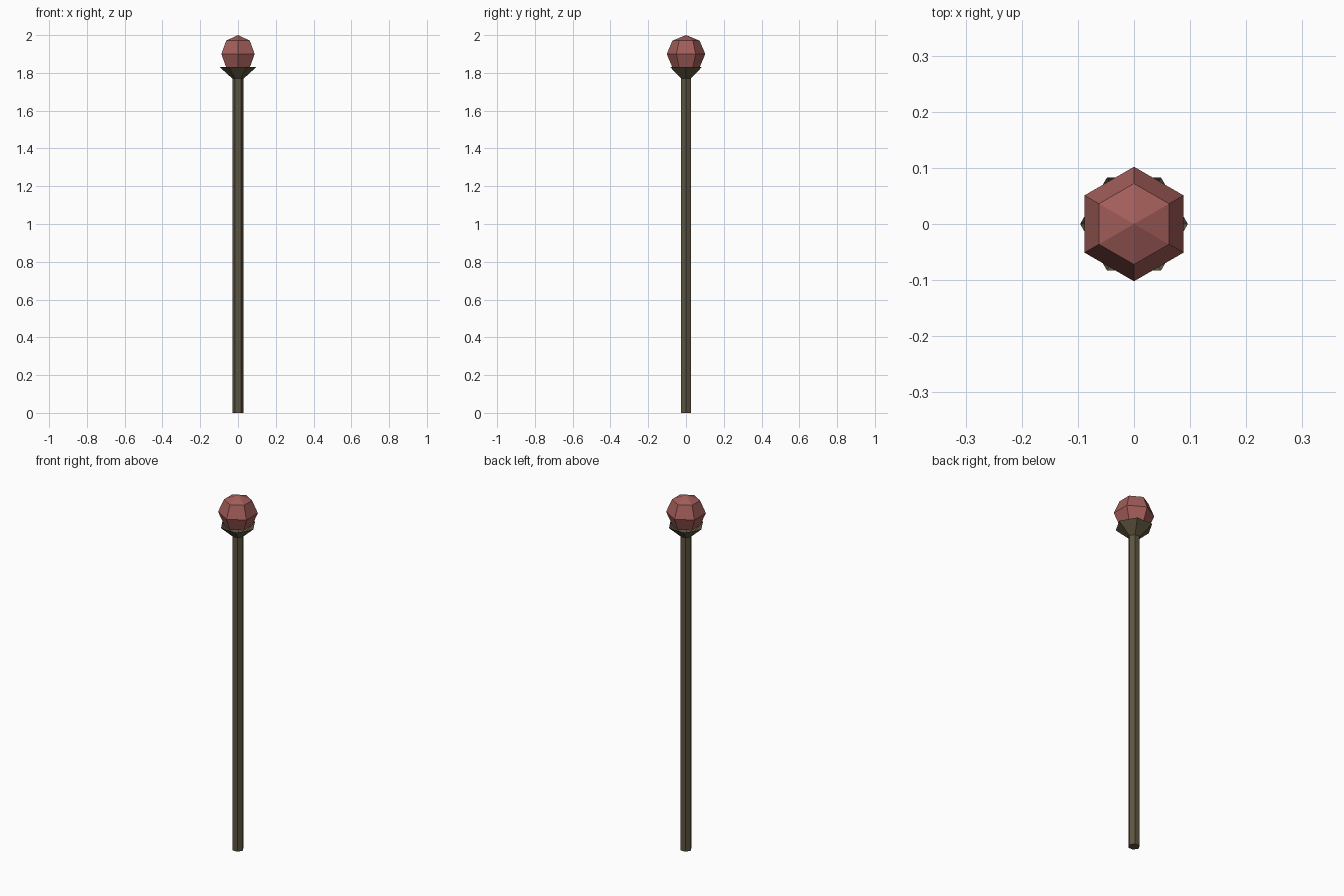
import bpy, bmesh, math

if "Cube" in bpy.data.objects:
    bpy.data.objects.remove(bpy.data.objects["Cube"])


def material(name, rgb):
    m = bpy.data.materials.new(name)
    m.diffuse_color = (*rgb, 1)
    m.use_nodes = True
    m.node_tree.nodes["Principled BSDF"].inputs["Base Color"].default_value = m.diffuse_color
    return m


def lathe(name, profile, mat, turn=0.0, sides=6, cap_start=False, cap_end=False):
    """Sweep (radius, z) points round z; zero radius makes a pole point."""
    bm = bmesh.new()
    rings = []
    for r, z in profile:
        n = sides if r else 1
        rings.append([bm.verts.new((r * math.cos(turn + math.tau * i / sides),
                                    r * math.sin(turn + math.tau * i / sides), z))
                      for i in range(n)])
    for a, b in zip(rings, rings[1:]):
        for i in range(sides):
            j = i + 1
            quad = [a[i % len(a)], a[j % len(a)], b[j % len(b)], b[i % len(b)]]
            bm.faces.new(list(dict.fromkeys(quad)))
    if cap_start:
        bm.faces.new(rings[0][::-1])
    if cap_end:
        bm.faces.new(rings[-1])
    mesh = bpy.data.meshes.new(name)
    bm.to_mesh(mesh)
    bm.free()
    mesh.materials.append(mat)
    ob = bpy.data.objects.new(name, mesh)
    bpy.context.collection.objects.link(ob)
    return ob


wood = material("dark_wood", (0.11, 0.09, 0.05))
red = material("red_gem", (0.36, 0.11, 0.10))

# Hexagonal staff pole
lathe("pole", [(0.03, 0), (0.03, 1.77)], wood, cap_start=True, cap_end=True)

# Flared open cup holding the orb
lathe("cup", [(0.03, 1.77), (0.096, 1.83)], wood)

# Low-poly orb, turned so its corners sit between the cup corners
orb = [(0.102 * math.sin(math.pi * k / 4) if 0 < k < 4 else 0,
        1.9 - 0.1 * math.cos(math.pi * k / 4)) for k in range(5)]
lathe("orb", orb, red, turn=math.pi / 6)
